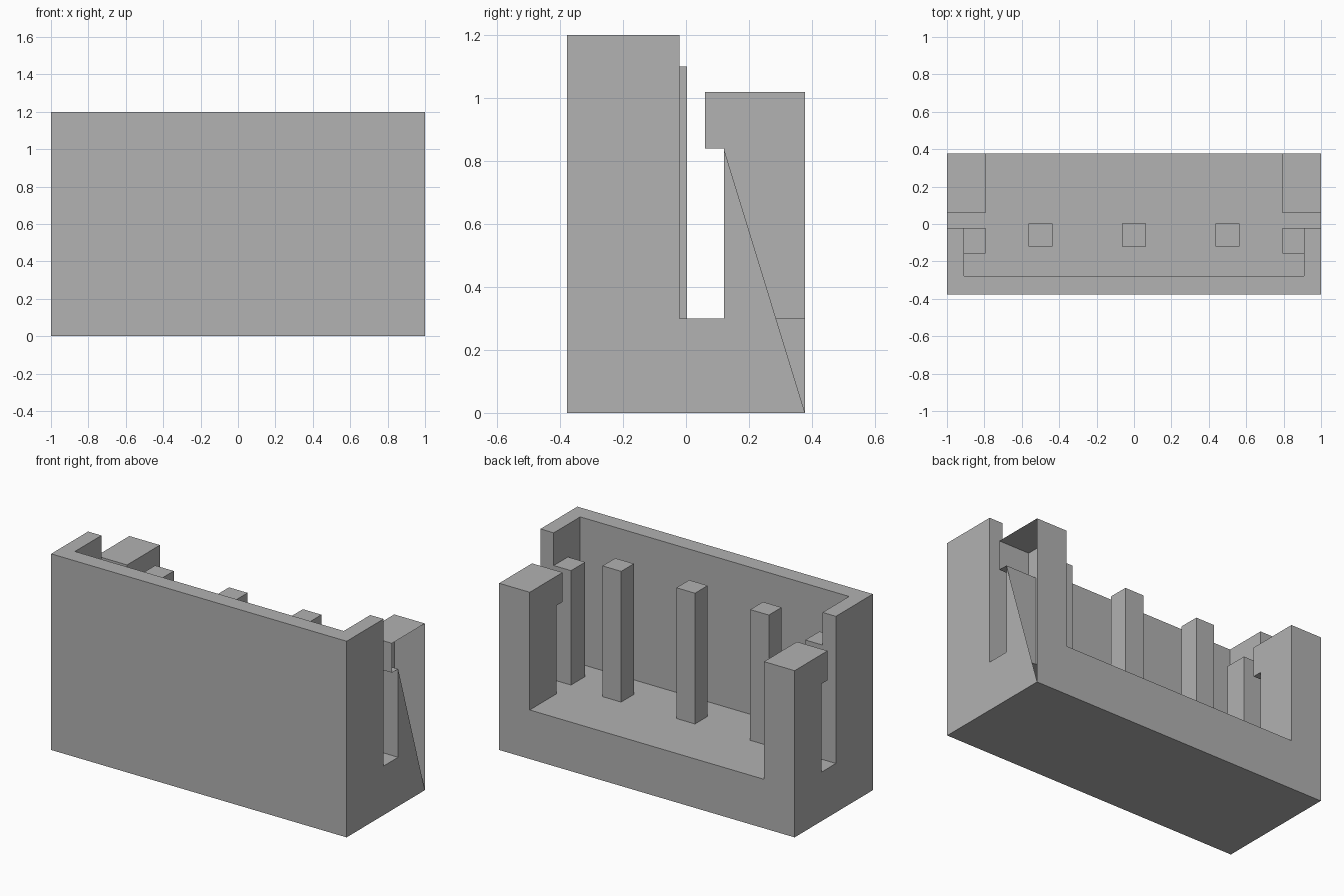
import bpy, bmesh

if "Cube" in bpy.data.objects:
    bpy.data.objects.remove(bpy.data.objects["Cube"], do_unlink=True)

grey = bpy.data.materials.new("plain_grey")
grey.use_nodes = True
grey.diffuse_color = (0.445, 0.445, 0.445, 1)
grey.node_tree.nodes["Principled BSDF"].inputs["Base Color"].default_value = grey.diffuse_color

# Key dimensions
W, D = 1.0, 0.378                      # half width, half depth
FLOOR, WALL, REAR = 0.3, 1.2, 1.02     # heights
LIP = 0.84                             # underside of rear overhang
IN_X, IN_Y, END_Y = 0.91, -0.277, -0.021   # inside of tall wall, end of its returns
POST_X, HOOK_Y, POST_Y = 0.793, 0.06, 0.12  # rear corner posts


def finish(name, bm):
    bmesh.ops.remove_doubles(bm, verts=bm.verts, dist=0.0001)
    bmesh.ops.recalc_face_normals(bm, faces=bm.faces)
    mesh = bpy.data.meshes.new(name)
    bm.to_mesh(mesh)
    bm.free()
    mesh.materials.append(grey)
    obj = bpy.data.objects.new(name, mesh)
    bpy.context.collection.objects.link(obj)


def place(axis, value, point):
    co = list(point)
    co.insert(axis, value)
    return co


def panel(bm, axis, value, points):
    """Flat polygon at a fixed coordinate along one axis."""
    bm.faces.new([bm.verts.new(place(axis, value, p)) for p in points])


def strip(bm, axis, low, high, path):
    """Open path swept along one axis."""
    for a, b in zip(path, path[1:]):
        corners = [(low, a), (low, b), (high, b), (high, a)]
        bm.faces.new([bm.verts.new(place(axis, v, p)) for v, p in corners])


def mirrored(half):
    return half + [(-x, v) for x, v in reversed(half)]


shell = bmesh.new()

# Bottom, front and back
panel(shell, 2, 0, [(W, -D), (W, D), (-W, D), (-W, -D)])
panel(shell, 1, -D, [(W, 0), (W, WALL), (-W, WALL), (-W, 0)])
panel(shell, 1, D, mirrored([(W, 0), (W, REAR), (POST_X, REAR), (POST_X, FLOOR)]))

# Floor, and the tall wall's top and inner faces
inner = [(W, END_Y), (IN_X, END_Y), (IN_X, IN_Y)]
panel(shell, 2, FLOOR, mirrored([(POST_X, D), (POST_X, POST_Y), (W, POST_Y)] + inner))
panel(shell, 2, WALL, mirrored([(W, -D)] + inner))
strip(shell, 2, FLOOR, WALL, mirrored(inner))

# Sides: the left one is open over the rear post, down to the back corner
tower = [(END_Y, FLOOR), (END_Y, WALL), (-D, WALL), (-D, 0), (D, 0)]
hook = [(D, REAR), (HOOK_Y, REAR), (HOOK_Y, LIP), (POST_Y, LIP), (POST_Y, FLOOR)]
panel(shell, 0, -W, tower + hook)
panel(shell, 0, W, tower + hook[3:])

# Rear corner posts with overhanging heads
for side in (-1, 1):
    strip(shell, 0, side * POST_X, side * W, hook)
    panel(shell, 0, side * POST_X, hook + [(D, FLOOR)])
finish("housing", shell)


def pin(name, x0, x1, y0, y1, top):
    bm = bmesh.new()
    outline = [(x0, y0), (x1, y0), (x1, y1), (x0, y1)]
    strip(bm, 2, FLOOR, top, outline + outline[:1])
    panel(bm, 2, top, outline)
    panel(bm, 2, FLOOR, outline)
    finish(name, bm)


# Free-standing pins and the shorter ones in the wall corners
for label, x in (("right", -0.5), ("middle", 0), ("left", 0.5)):
    pin(label + "_pin", x - 0.063, x + 0.063, -0.12, 0.003, 1.1)
for label, side in (("right", -1), ("left", 1)):
    x0, x1 = sorted((side * POST_X, side * IN_X))
    pin(label + "_corner_pin", x0, x1, -0.158, END_Y, 1.0)
